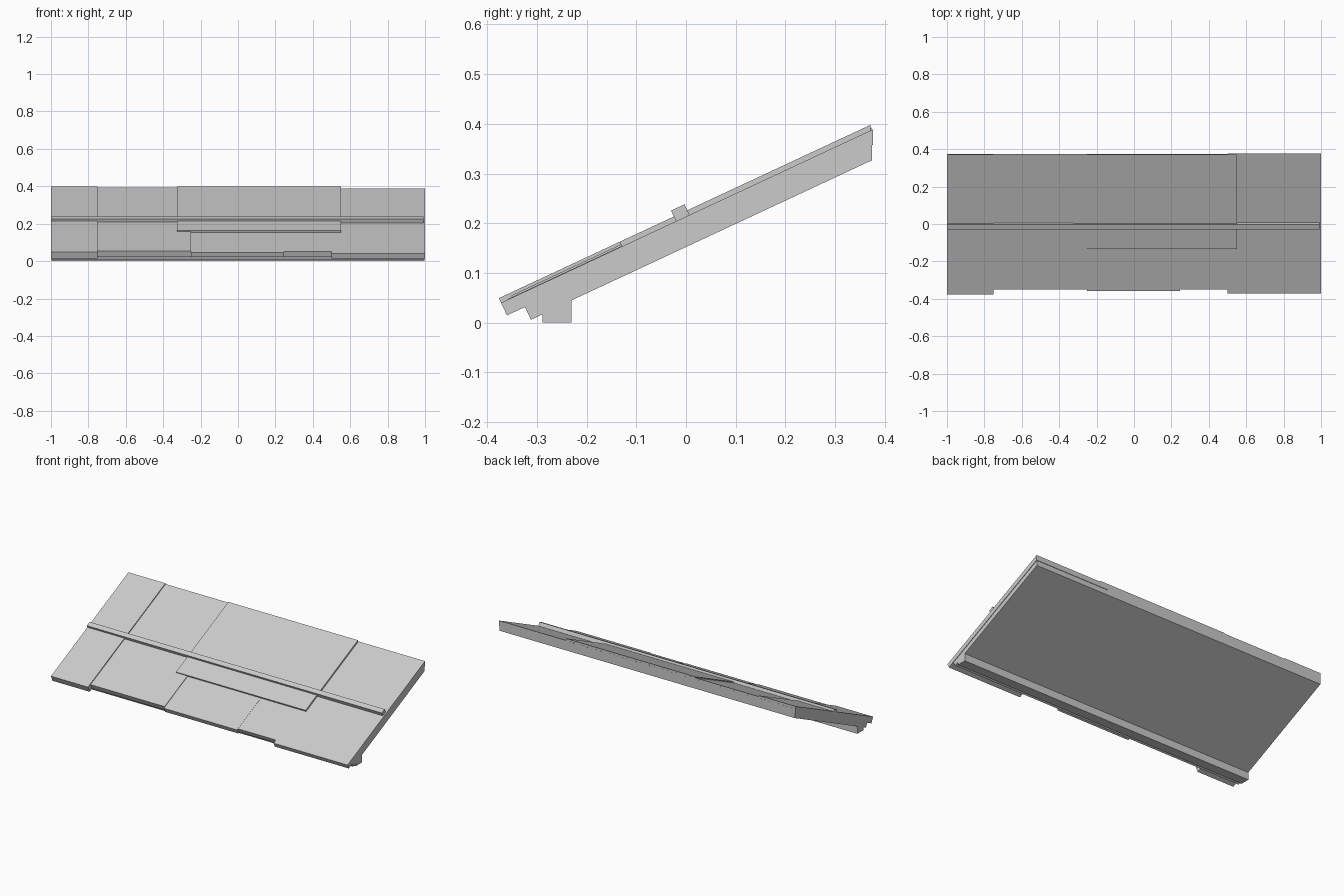
import bpy, bmesh, math

cube = bpy.data.objects.get("Cube")
if cube:
    bpy.data.objects.remove(cube, do_unlink=True)

PITCH = math.radians(25)
C, S = math.cos(PITCH), math.sin(PITCH)
UNDER = 0.1655      # underside of the roof panels, measured square to the slope

grey = bpy.data.materials.new("roof_grey")
grey.use_nodes = True
grey.diffuse_color = (0.6, 0.6, 0.6, 1)
grey.node_tree.nodes["Principled BSDF"].inputs["Base Color"].default_value = (0.6, 0.6, 0.6, 1)


def slope(u, n):
    """Point u along the slope and n square to it, as (y, z)."""
    return (u * C - n * S, u * S + n * C)


def at_y(y, n):
    """Point on the sloped line at height n, above the given y."""
    return (y, (n + y * S) / C)


def extrude(name, x0, x1, profile):
    """Extrude a (y, z) profile from x0 to x1."""
    bm = bmesh.new()
    face = bm.faces.new([bm.verts.new((x0, y, z)) for y, z in profile])
    new = bmesh.ops.extrude_face_region(bm, geom=[face])["geom"]
    bmesh.ops.translate(bm, vec=(x1 - x0, 0, 0),
                        verts=[v for v in new if isinstance(v, bmesh.types.BMVert)])
    bmesh.ops.recalc_face_normals(bm, faces=bm.faces)
    mesh = bpy.data.meshes.new(name)
    bm.to_mesh(mesh)
    bm.free()
    mesh.materials.append(grey)
    obj = bpy.data.objects.new(name, mesh)
    bpy.context.collection.objects.link(obj)
    return obj


def panel(name, x0, x1, front, top, back, under=UNDER):
    """Roof panel with a square-cut eave and an upright back edge."""
    extrude(name, x0, x1, [slope(front, under), slope(front, top),
                           at_y(back, top), at_y(back, under)])


# Sloped deck
extrude("roof_deck", -0.997, 0.997, [slope(-0.28, 0.137), slope(-0.28, 0.19),
                                    at_y(0.374, 0.19), at_y(0.374, 0.138),
                                    at_y(-0.24, 0.138)])

# Wall plate under the eave
extrude("wall_plate", -0.997, 0.997, [(-0.288, 0), (-0.23, 0),
                                     at_y(-0.23, 0.15), at_y(-0.288, 0.15)])

# Overlapping panels
panel("left_end_panel", -1, -0.75, -0.32, 0.2038, 0.371)
panel("left_panel", -0.75, -0.25, -0.295, 0.198, 0.373)
panel("centre_lower_panel", -0.25, 0.245, -0.305, 0.1945, 0.373)
panel("centre_right_panel", 0.245, 0.5, -0.295, 0.1935, 0.373)
panel("right_end_panel", 0.5, 1, -0.32, 0.1935, 0.376)
panel("centre_upper_panel", -0.325, 0.55, -0.052, 0.2038, 0.371, 0.18)

# Raised batten across the middle
extrude("cross_batten", -1, 0.992, [slope(0.068, 0.185), slope(0.068, 0.217),
                                    slope(0.098, 0.217), slope(0.098, 0.185)])
